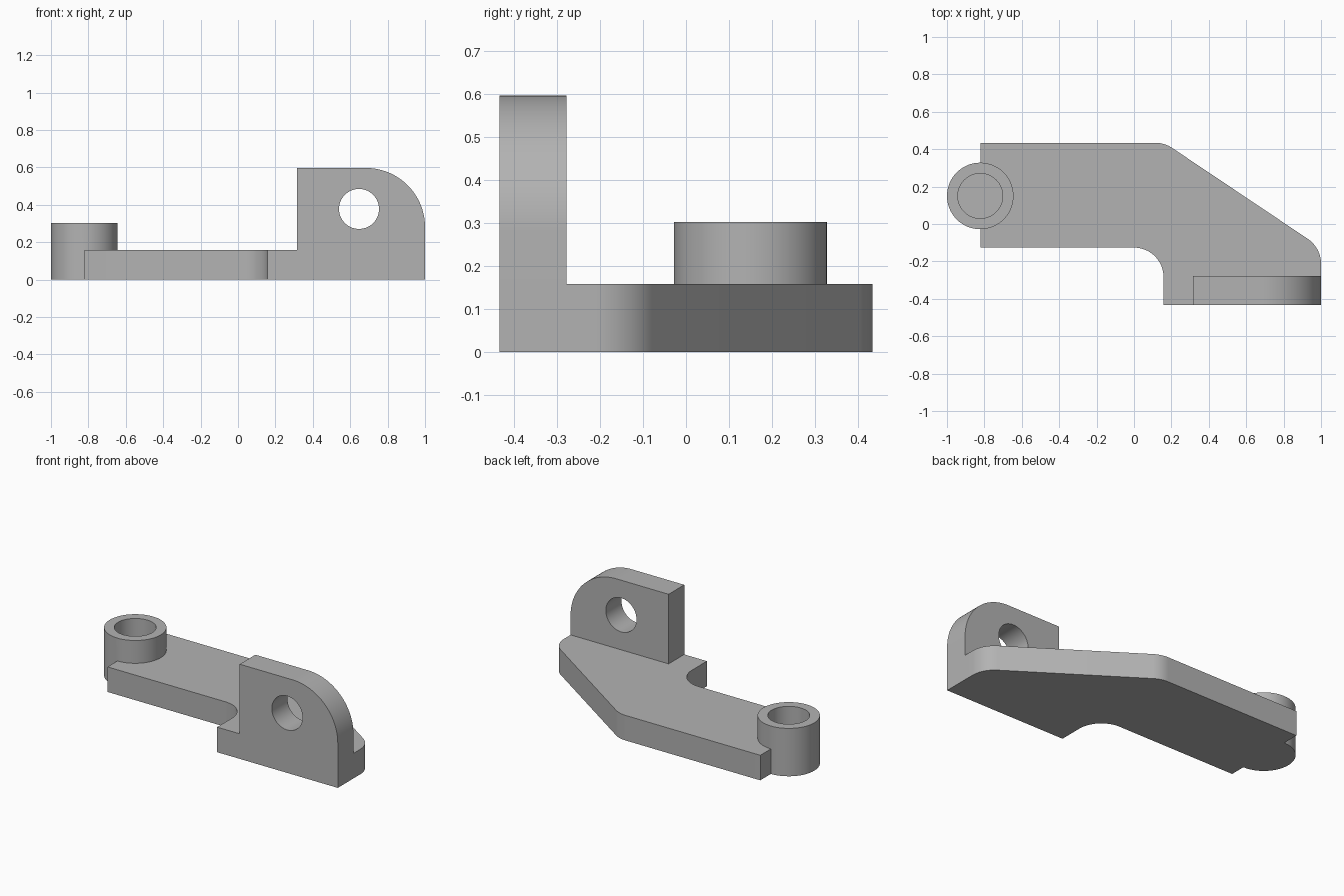
import bpy, bmesh, math
from mathutils import Vector, Matrix

cube = bpy.data.objects.get("Cube")
if cube:
    bpy.data.objects.remove(cube, do_unlink=True)

grey = bpy.data.materials.new("light grey metal")
grey.use_nodes = True
colour = (0.45, 0.45, 0.45, 1)
grey.diffuse_color = colour
grey.node_tree.nodes["Principled BSDF"].inputs["Base Color"].default_value = colour


def rounded(corners, steps=16):
    """Outline from (x, y, radius) corners, each radius becoming a fillet arc."""
    points = []
    for i, (x, y, r) in enumerate(corners):
        p = Vector((x, y))
        if r == 0:
            points.append(p)
            continue
        a = (Vector(corners[i - 1][:2]) - p).normalized()
        b = (Vector(corners[(i + 1) % len(corners)][:2]) - p).normalized()
        half = a.angle(b) / 2
        centre = p + (a + b).normalized() * r / math.sin(half)
        start = p + a * r / math.tan(half) - centre
        end = p + b * r / math.tan(half) - centre
        sweep = math.atan2(start.x * end.y - start.y * end.x, start.dot(end))
        for k in range(steps + 1):
            points.append(centre + Matrix.Rotation(sweep * k / steps, 2) @ start)
    return points


def circle(x, y, r, n=64):
    return [Vector((x + r * math.cos(math.tau * k / n), y + r * math.sin(math.tau * k / n)))
            for k in range(n)]


def extrude(name, outline, low, high, upright=False):
    """Solid from an outline: along z, or along y when upright."""
    bm = bmesh.new()
    place = (lambda p: (p.x, low, p.y)) if upright else (lambda p: (p.x, p.y, low))
    face = bm.faces.new([bm.verts.new(place(p)) for p in outline])
    made = bmesh.ops.extrude_face_region(bm, geom=[face])["geom"]
    shift = Vector((0, high - low, 0) if upright else (0, 0, high - low))
    bmesh.ops.translate(bm, vec=shift, verts=[v for v in made if isinstance(v, bmesh.types.BMVert)])
    bmesh.ops.recalc_face_normals(bm, faces=bm.faces)
    mesh = bpy.data.meshes.new(name)
    bm.to_mesh(mesh)
    bm.free()
    mesh.materials.append(grey)
    obj = bpy.data.objects.new(name, mesh)
    bpy.context.collection.objects.link(obj)
    return obj


def combine(target, other, operation):
    mod = target.modifiers.new(operation, "BOOLEAN")
    mod.operation, mod.solver, mod.object = operation, "EXACT", other
    bpy.context.view_layer.objects.active = target
    bpy.ops.object.modifier_apply(modifier=mod.name)
    bpy.data.objects.remove(other, do_unlink=True)


# Flat base arm with filleted corners
thick, front, back = 0.158, -0.434, 0.434
bracket = extrude("bracket", rounded([
    (-0.822, -0.126, 0), (0.158, -0.126, 0.158), (0.158, front, 0), (1, front, 0),
    (1, -0.127, 0.16), (0.163, back, 0.16), (-0.822, back, 0)]), 0, thick)

# Upright lug with one large rounded corner
lug = extrude("lug", rounded([
    (0.316, 0, 0), (1, 0, 0), (1, 0.597, 0.316), (0.316, 0.597, 0)], 28), front, -0.278, True)
combine(bracket, lug, "UNION")
combine(bracket, extrude("lug_hole", circle(0.647, 0.378, 0.107), -0.6, -0.2, True), "DIFFERENCE")

# Round boss with a blind bore
combine(bracket, extrude("boss", circle(-0.822, 0.15, 0.178), 0, 0.302), "UNION")
combine(bracket, extrude("boss_bore", circle(-0.822, 0.15, 0.12), thick, 0.5), "DIFFERENCE")

bpy.ops.object.select_all(action="DESELECT")
bracket.select_set(True)
bpy.context.view_layer.objects.active = bracket
bpy.ops.object.shade_smooth_by_angle(angle=math.radians(30))
